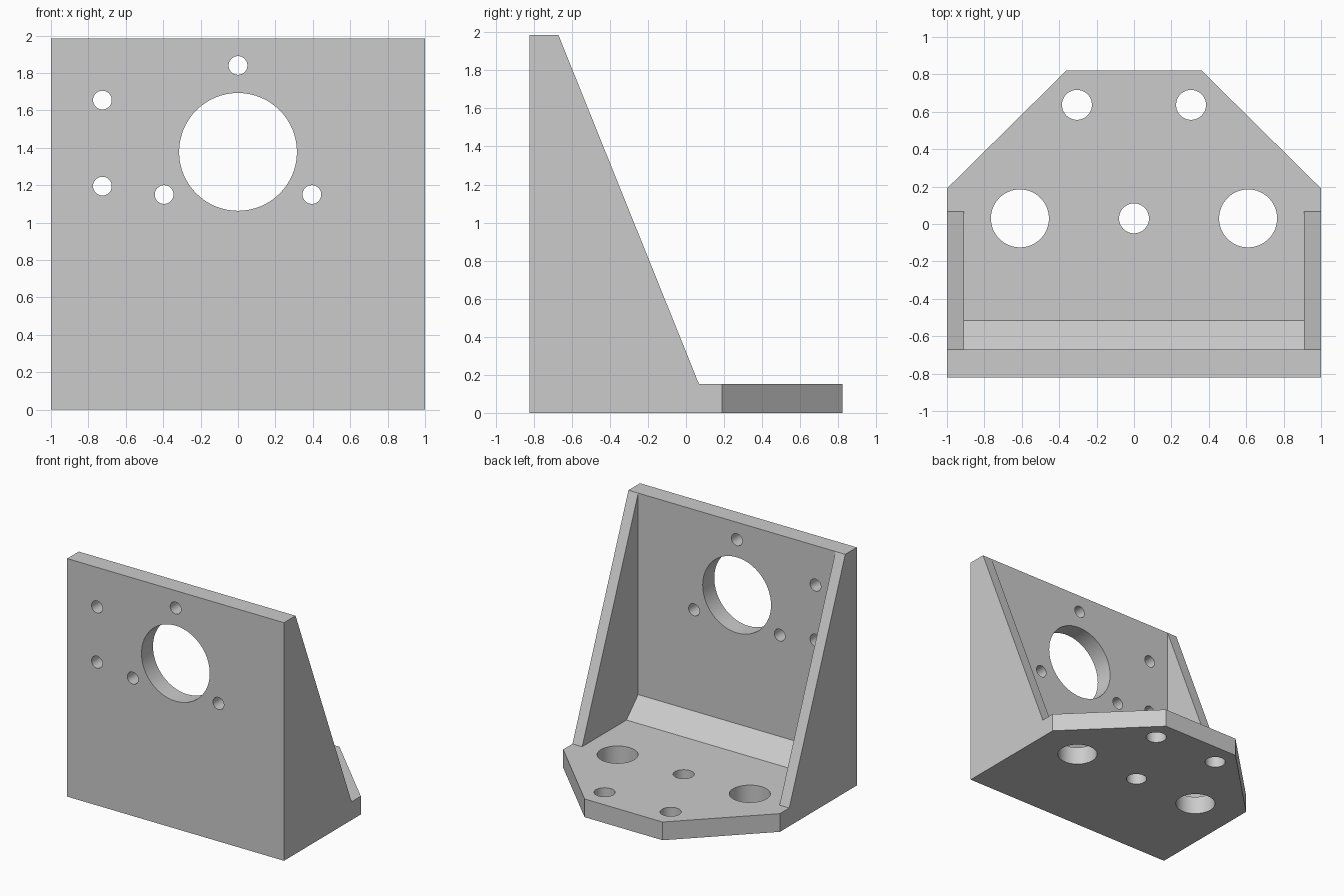
import bpy, bmesh, math
from mathutils import Vector

cube = bpy.data.objects.get("Cube")
if cube:
    bpy.data.objects.remove(cube, do_unlink=True)

HEIGHT, BASE, FRONT, BACK = 1.985, 0.152, -0.822, 0.822
PLATE_BACK = -0.67    # rear face of the upright plate
INNER = 0.91          # inner face of the side gussets

grey = bpy.data.materials.new("plain_grey")
grey.use_nodes = True
colour = (0.6, 0.6, 0.6, 1)
grey.diffuse_color = colour
grey.node_tree.nodes["Principled BSDF"].inputs["Base Color"].default_value = colour


def prism(name, outline, axis, low, high):
    """Extrude a 2D outline along an axis; the outline uses the other two axes in order."""
    def place(point, depth):
        coords = list(point)
        coords.insert("xyz".index(axis), depth)
        return Vector(coords)

    bm = bmesh.new()
    bottom = bm.faces.new([bm.verts.new(place(p, low)) for p in outline])
    extruded = bmesh.ops.extrude_face_region(bm, geom=[bottom])["geom"]
    shift = place((0, 0), high - low)
    bmesh.ops.translate(bm, vec=shift, verts=[v for v in extruded if isinstance(v, bmesh.types.BMVert)])
    bmesh.ops.recalc_face_normals(bm, faces=bm.faces)
    mesh = bpy.data.meshes.new(name)
    bm.to_mesh(mesh)
    bm.free()
    mesh.materials.append(grey)
    obj = bpy.data.objects.new(name, mesh)
    bpy.context.collection.objects.link(obj)
    return obj


def cut(body, cutter):
    """Subtract the cutter from the body, then remove it."""
    cutter.hide_render = True
    mod = body.modifiers.new("cut", "BOOLEAN")
    mod.operation, mod.solver, mod.object = "DIFFERENCE", "EXACT", cutter
    bpy.context.view_layer.objects.active = body
    bpy.ops.object.modifier_apply(modifier=mod.name)
    bpy.data.objects.remove(cutter, do_unlink=True)


def circle(a, b, radius, sides=64):
    turns = [math.tau * i / sides for i in range(sides)]
    return [(a + radius * math.cos(t), b + radius * math.sin(t)) for t in turns]


# Side silhouette: upright plate, sloping gussets and base
bracket = prism("mounting_bracket", [
    (FRONT, 0), (BACK, 0), (BACK, BASE), (0.068, BASE),
    (PLATE_BACK, HEIGHT), (FRONT, HEIGHT)], "x", -1, 1)

# Space between the gussets, leaving a bevelled strip at the inside corner
cut(bracket, prism("pocket_cutter", [
    (PLATE_BACK, 2.3), (PLATE_BACK, 0.305), (-0.515, BASE),
    (1, BASE), (1, 2.3)], "x", -INNER, INNER))

# Angled rear corners of the base
for side in (-1, 1):
    cut(bracket, prism("corner_cutter", [
        (side * 1.32, -0.126), (side * 0.04, 1.138), (side * 1.5, 1.2)], "z", -0.2, 0.4))

# Holes through the upright plate: bore, three around it, two at one side
for x, z, radius in [(0, 1.378, 0.315), (0, 1.84, 0.05), (-0.395, 1.15, 0.05),
                     (0.395, 1.15, 0.05), (-0.725, 1.655, 0.05), (-0.725, 1.195, 0.05)]:
    cut(bracket, prism("plate_hole_cutter", circle(x, z, radius), "y", -0.9, -0.6))

# Holes through the base
for x, y, radius in [(0, 0.03, 0.08), (-0.305, 0.637, 0.08), (0.305, 0.637, 0.08),
                     (-0.61, 0.03, 0.155), (0.61, 0.03, 0.155)]:
    cut(bracket, prism("base_hole_cutter", circle(x, y, radius), "z", -0.1, 0.25))

# Smooth hole walls, crisp edges elsewhere
bpy.ops.object.select_all(action="DESELECT")
bracket.select_set(True)
bpy.context.view_layer.objects.active = bracket
bpy.ops.object.shade_smooth_by_angle(angle=math.radians(30))
